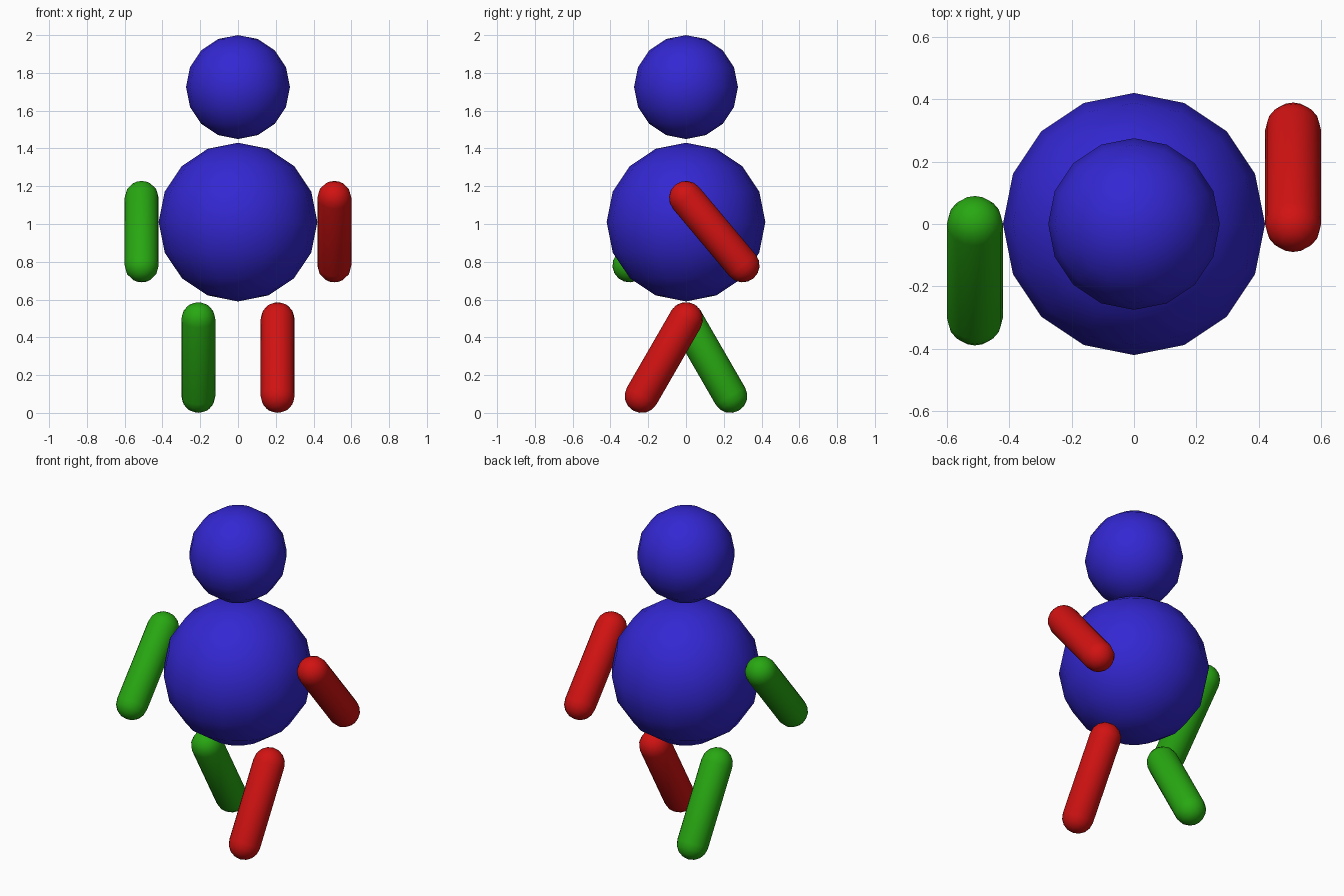
import bpy, bmesh, math
from mathutils import Vector, Matrix

cube = bpy.data.objects.get("Cube")
if cube:
    bpy.data.objects.remove(cube, do_unlink=True)


def material(name, rgb):
    m = bpy.data.materials.new(name)
    m.use_nodes = True
    color = (*rgb, 1.0)
    m.diffuse_color = color
    m.node_tree.nodes["Principled BSDF"].inputs["Base Color"].default_value = color
    return m


blue = material("blue", (0.033, 0.020, 0.64))
red = material("red", (0.64, 0.006, 0.006))
green = material("green", (0.021, 0.39, 0.006))


def finish(bm, name, mat):
    mesh = bpy.data.meshes.new(name)
    bm.to_mesh(mesh)
    bm.free()
    mesh.materials.append(mat)
    mesh.shade_smooth()
    ob = bpy.data.objects.new(name, mesh)
    bpy.context.collection.objects.link(ob)
    return ob


def ball(name, z, radius):
    bm = bmesh.new()
    bmesh.ops.create_uvsphere(bm, u_segments=16, v_segments=8, radius=radius)
    finish(bm, name, blue).location.z = z


def capsule(name, mat, length, radius, joint, swing, turn):
    """Rounded limb hanging from its joint, swung about x, then turned about z."""
    bm = bmesh.new()
    profile = []
    for i in range(10):
        lower = i >= 5
        a = math.pi / 2 - (i - lower) * math.pi / 8
        profile.append(bm.verts.new((radius * math.cos(a), 0,
                                     radius * math.sin(a) - length * lower)))
    edges = [bm.edges.new(pair) for pair in zip(profile, profile[1:])]
    bmesh.ops.spin(bm, geom=profile + edges, cent=(0, 0, 0), axis=(0, 0, 1),
                   angle=2 * math.pi, steps=16)
    bmesh.ops.remove_doubles(bm, verts=bm.verts, dist=1e-4)
    bmesh.ops.recalc_face_normals(bm, faces=bm.faces)
    ob = finish(bm, name, mat)
    ob.matrix_world = (Matrix.Rotation(turn, 4, 'Z')
                       @ Matrix.Translation(Vector(joint))
                       @ Matrix.Rotation(math.radians(swing), 4, 'X'))


# Head and body
ball("head", 1.725, 0.275)
ball("body", 1.01, 0.42)

# Limbs: the right side is the left side turned half way round
for side, mat, turn in (("left", red, 0), ("right", green, math.pi)):
    capsule(side + "_arm", mat, 0.466, 0.09, (0.51, 0, 1.138), 40, turn)
    capsule(side + "_leg", mat, 0.469, 0.09, (0.21, 0, 0.496), -30, turn)
